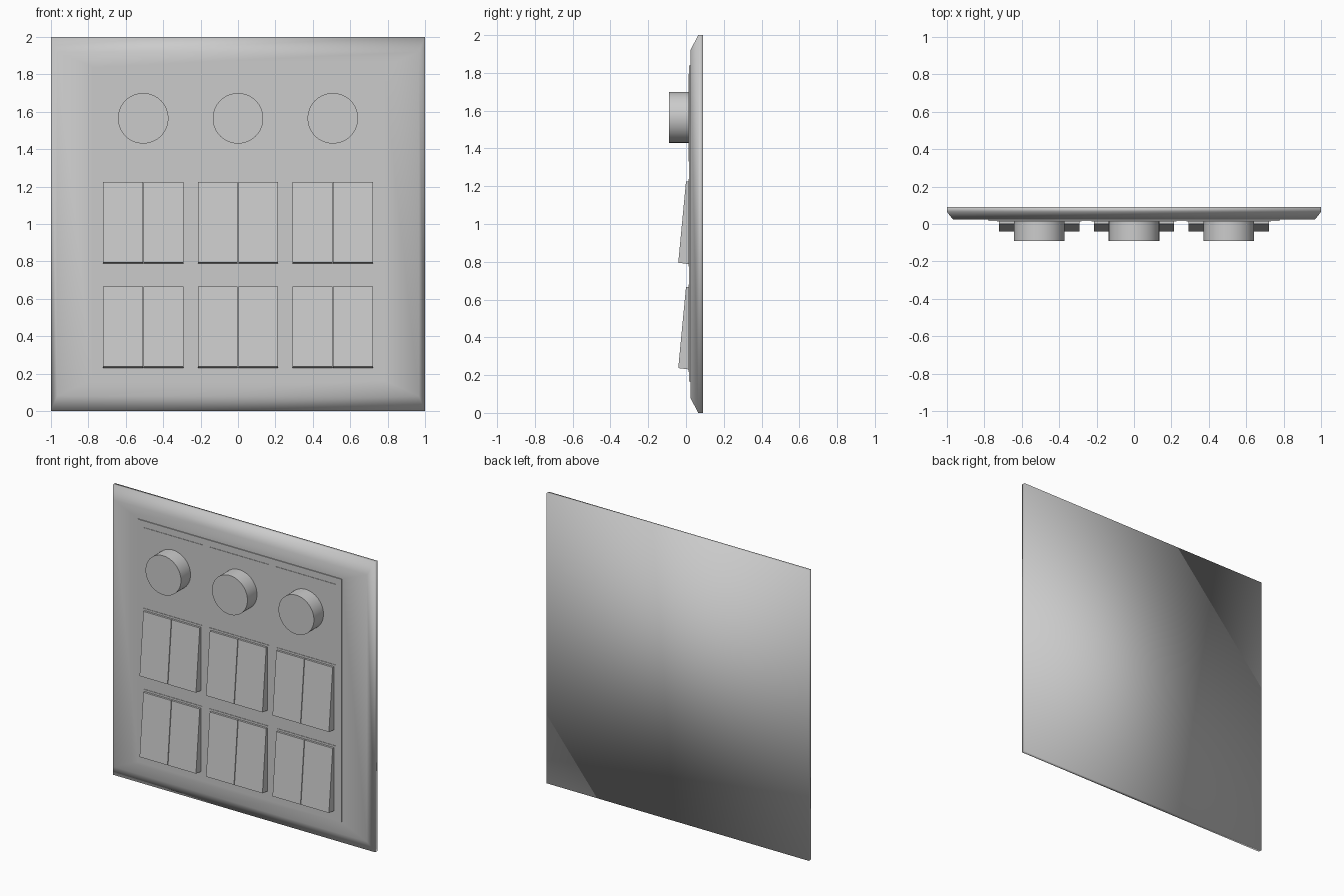
import bpy, bmesh

if "Cube" in bpy.data.objects:
    bpy.data.objects.remove(bpy.data.objects["Cube"])

COLUMNS = (-0.507, 0.0, 0.507)


def finish(name, bm):
    bmesh.ops.recalc_face_normals(bm, faces=bm.faces)
    mesh = bpy.data.meshes.new(name)
    bm.to_mesh(mesh)
    bm.free()
    obj = bpy.data.objects.new(name, mesh)
    bpy.context.collection.objects.link(obj)
    return obj


def loft(name, rings):
    """Stack rectangles (half width, z low, z high, y) into a closed solid."""
    bm = bmesh.new()
    loops = [[bm.verts.new(p) for p in ((-w, y, a), (w, y, a), (w, y, b), (-w, y, b))]
             for w, a, b, y in rings]
    for lo, hi in zip(loops, loops[1:]):
        for i in range(4):
            j = (i + 1) % 4
            bm.faces.new((lo[i], lo[j], hi[j], hi[i]))
    bm.faces.new(loops[0])
    bm.faces.new(loops[-1])
    return finish(name, bm)


def slab(name, x, half, z0, z1, front, back):
    obj = loft(name, [(half, z0, z1, back), (half, z0, z1, front)])
    obj.location.x = x
    return obj


def rocker(name, x, half, z0, z1):
    """Wedge-shaped switch key, thick at the bottom."""
    section = [(0.025, z0), (0.016, z0), (-0.041, z0 + 0.007), (0.0, z1), (0.025, z1)]
    bm = bmesh.new()
    left = [bm.verts.new((x - half, y, z)) for y, z in section]
    right = [bm.verts.new((x + half, y, z)) for y, z in section]
    n = len(section)
    for i in range(n):
        j = (i + 1) % n
        bm.faces.new((left[i], left[j], right[j], right[i]))
    bm.faces.new(left)
    bm.faces.new(right)
    return finish(name, bm)


# Wall plate with sloped border, softly shaded
plate = loft("wall_plate", [(1.0, 0.0, 2.0, 0.09), (1.0, 0.0, 2.0, 0.065),
                            (0.967, 0.08, 1.92, 0.023), (0.777, 0.165, 1.84, 0.023)])
plate.data.shade_smooth()

# Raised centre panel
slab("centre_panel", 0, 0.777, 0.165, 1.84, 0.017, 0.04)

for col, x in enumerate(COLUMNS, 1):
    # Dimmer base and round knob
    slab(f"dimmer_base_{col}", x, 0.226, 1.33, 1.795, 0.014, 0.03)
    bpy.ops.mesh.primitive_cylinder_add(vertices=64, radius=0.135, depth=0.11,
                                        location=(x, -0.035, 1.565),
                                        rotation=(1.570796, 0, 0))
    bpy.context.object.name = f"dimmer_knob_{col}"
    bpy.ops.object.shade_smooth_by_angle()

    # Two rows of paired rocker switches
    for row, z in (("lower", 0.23), ("upper", 0.788)):
        slab(f"{row}_switch_base_{col}", x, 0.226, z - 0.014, z + 0.451, 0.014, 0.03)
        for side, s in (("left", -1), ("right", 1)):
            rocker(f"{row}_rocker_{col}_{side}", x + s * 0.1085, 0.1065, z, z + 0.437)
